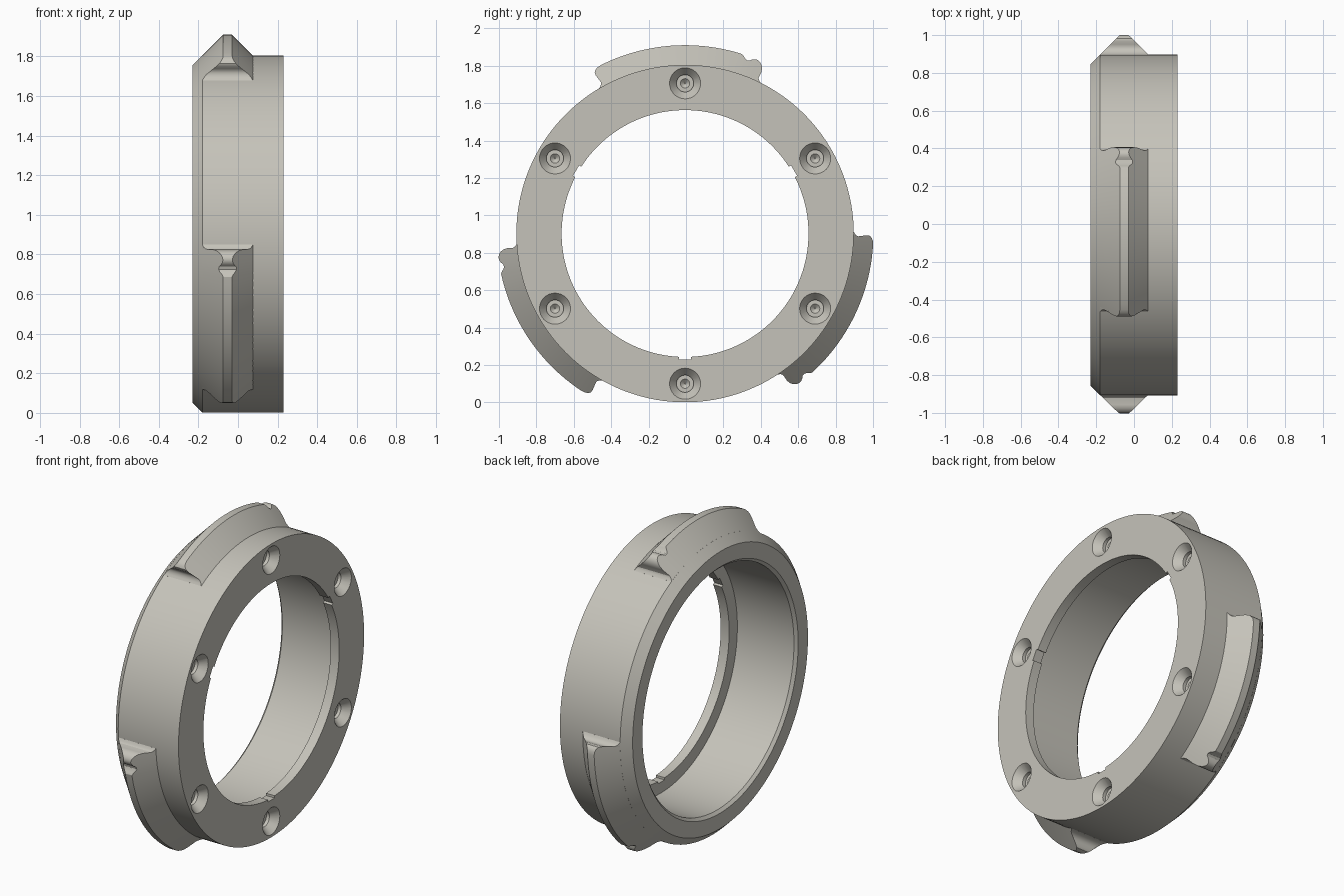
import bpy, bmesh, math
from mathutils import Vector, Matrix

if "Cube" in bpy.data.objects:
    bpy.data.objects.remove(bpy.data.objects["Cube"])

CY, CZ = -0.005, 0.903      # ring axis (runs along x)
R_OUT = 0.902

metal = bpy.data.materials.new("warm_grey")
metal.diffuse_color = (0.56, 0.545, 0.49, 1)
metal.use_nodes = True
metal.node_tree.nodes["Principled BSDF"].inputs["Base Color"].default_value = metal.diffuse_color


def polar(x, r, deg):
    """Point at radius r, angle measured from straight up towards +y."""
    a = math.radians(deg)
    return Vector((x, CY + r * math.sin(a), CZ + r * math.cos(a)))


def finish(name, bm):
    bmesh.ops.recalc_face_normals(bm, faces=bm.faces)
    me = bpy.data.meshes.new(name)
    bm.to_mesh(me)
    bm.free()
    ob = bpy.data.objects.new(name, me)
    bpy.context.collection.objects.link(ob)
    me.materials.append(metal)
    return ob


def loft(name, sections, closed):
    """Skin a list of equal-length closed cross-sections."""
    bm = bmesh.new()
    rows = [[bm.verts.new(p) for p in s] for s in sections]
    n, m = len(rows), len(rows[0])
    for i in range(n if closed else n - 1):
        a, b = rows[i], rows[(i + 1) % n]
        for j in range(m):
            k = (j + 1) % m
            bm.faces.new((a[j], a[k], b[k], b[j]))
    if not closed:
        bm.faces.new(rows[0])
        bm.faces.new(rows[-1])
    return finish(name, bm)


def smooth(ob, deg=25):
    bpy.ops.object.select_all(action='DESELECT')
    ob.select_set(True)
    bpy.context.view_layer.objects.active = ob
    bpy.ops.object.shade_smooth_by_angle(angle=math.radians(deg))


# Ring body: stepped bore with a thin lip, chamfered outer rim
profile = [(-0.23, 0.852), (-0.18, R_OUT), (0.23, R_OUT), (0.23, 0.66),
           (0.172, 0.66), (0.172, 0.74), (-0.213, 0.74), (-0.23, 0.757)]
SEG = 144
ring = loft("ring_body", [[polar(x, r, 360 * i / SEG) for x, r in profile]
                          for i in range(SEG)], True)

# Cutters: six countersunk screw holes and three lip notches
cutters = []
hole = [(0.25, 0.083), (0.23, 0.083), (0.185, 0.046), (0.165, 0.046),
        (0.165, 0.025), (0.145, 0.003)]
for k in range(6):
    c = polar(0, 0.803, 60 * k)
    secs = [[Vector((x, c.y + r * math.cos(t), c.z + r * math.sin(t)))
             for t in (math.tau * i / 32 for i in range(32))] for x, r in hole]
    cutters.append(loft("hole_cutter", secs, False))
for k in range(3):
    bm = bmesh.new()
    bmesh.ops.create_cube(bm, size=1, matrix=Matrix.Diagonal((0.2, 0.065, 0.05, 1)))
    c = polar(0.2, 0.648, 60 + 120 * k)
    bmesh.ops.transform(bm, verts=bm.verts, matrix=Matrix.Translation(c)
                        @ Matrix.Rotation(-math.radians(60 + 120 * k), 4, 'X'))
    cutters.append(finish("notch_cutter", bm))
for cut in cutters:
    cut.hide_render = True
    mod = ring.modifiers.new("cut", 'BOOLEAN')
    mod.operation, mod.solver, mod.object = 'DIFFERENCE', 'EXACT', cut
bpy.context.view_layer.update()
baked = bpy.data.meshes.new_from_object(
    ring.evaluated_get(bpy.context.evaluated_depsgraph_get()))
ring.modifiers.clear()
ring.data = baked
for cut in cutters:
    bpy.data.objects.remove(cut)
smooth(ring)

# Raised ramp tabs: bevelled ridge whose height follows (angle, radius)
head = [(-30.6, R_OUT), (-29.9, 0.908), (-29.3, 0.917), (-28.9, 0.93),
        (-28.85, 0.943), (-29.1, 0.956), (-29.45, 0.972), (-29.3, 0.988),
        (-28.7, 0.998), (-27.7, 1.005)]
tail = [(17.6, 1.007), (18.3, 1.0), (18.9, 0.99), (19.6, 0.984),
        (20.4, 0.986), (21.0, 0.996), (21.7, 1.003), (22.6, 1.006),
        (23.6, 1.001), (24.4, 0.99), (25.0, 0.975), (25.3, 0.955),
        (25.2, 0.938), (25.3, 0.92), (25.8, 0.909), (26.6, R_OUT)]
path = head + [(-26.5 + 2 * i, 1.007) for i in range(22)] + tail

# Foot angles never run backwards, so overhanging ends keep clean sides
angles = [a for a, _ in path]
foot = [min(angles[i:]) if i < len(path) // 2 else max(angles[:i + 1])
        for i in range(len(path))]
half = len(path) // 2
foot = [max(angles[:i + 1]) if i < half else min(angles[i:])
        for i in range(len(path))]
for i in range(half):
    foot[i] = min(foot[i], max(angles[i], -28.85))
for i in range(half, len(path)):
    foot[i] = max(foot[i], min(angles[i], 25.2))

for k in range(3):
    secs = []
    for (a, r), f in zip(path, foot):
        h = r - R_OUT
        a, f = a + 120 * k, f + 120 * k
        secs.append([polar(-0.178, 0.885, f), polar(-0.18, R_OUT - 0.0005, f),
                     polar(-0.18 + h, r, a), polar(0.075 - h, r, a),
                     polar(0.075, R_OUT - 0.0005, f), polar(0.073, 0.885, f)])
    smooth(loft(f"ramp_tab_{k + 1}", secs, False), 30)
